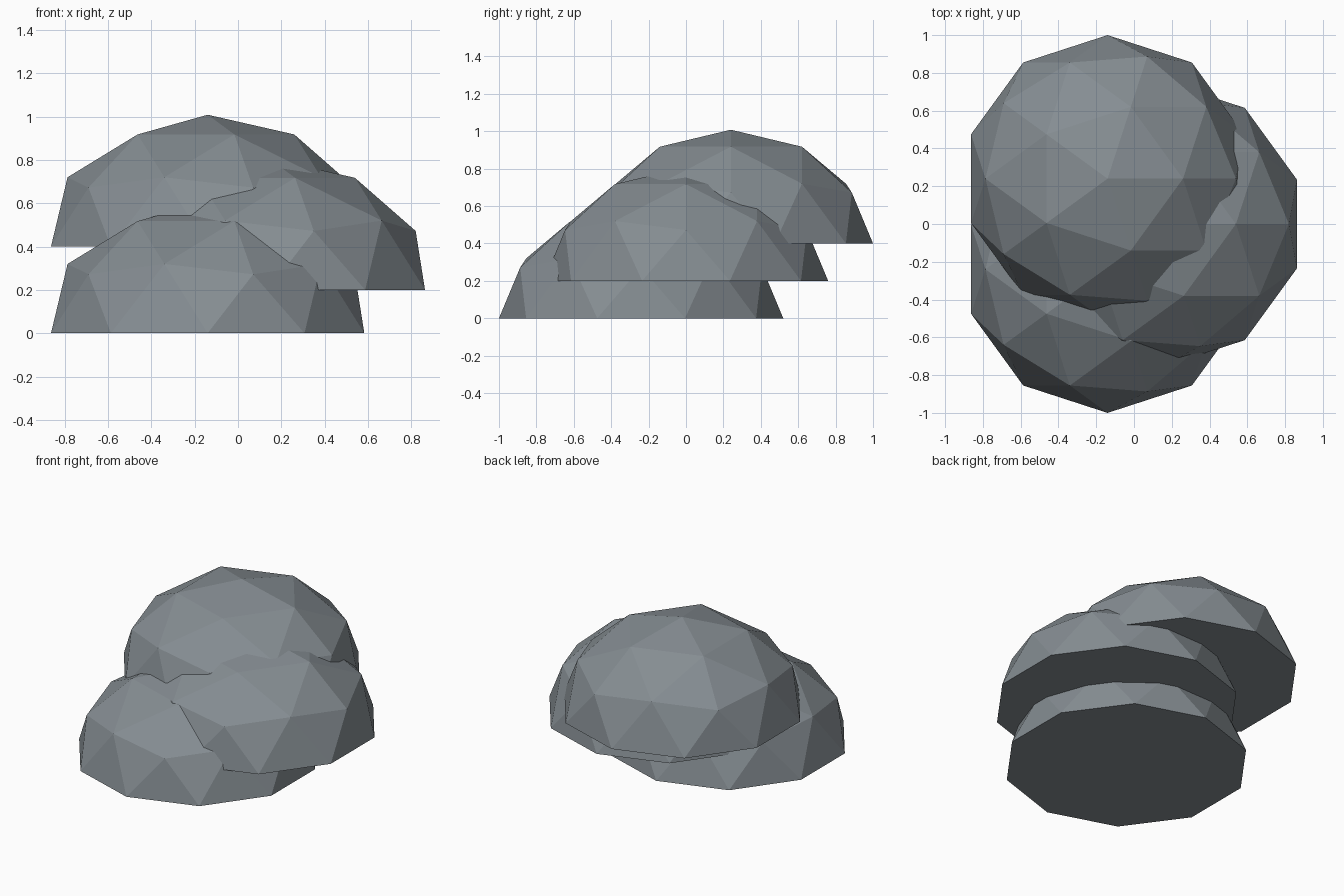
import bpy
import bmesh
from mathutils import Matrix, Vector

RADIUS = 0.76
FLATTEN = 0.8

default_cube = bpy.data.objects.get("Cube")
if default_cube:
    bpy.data.objects.remove(default_cube, do_unlink=True)

# Single stone colour
stone = bpy.data.materials.new("slate_grey")
stone.use_nodes = True
colour = (0.235, 0.266, 0.288, 1)
stone.diffuse_color = colour
shader = next(n for n in stone.node_tree.nodes if n.type == "BSDF_PRINCIPLED")
shader.inputs["Base Color"].default_value = colour
shader.inputs["Roughness"].default_value = 0.9


def add_dome(name, location):
    """Faceted, flattened half sphere with a closed flat underside."""
    bm = bmesh.new()
    bmesh.ops.create_icosphere(bm, subdivisions=2, radius=RADIUS)
    bmesh.ops.bisect_plane(
        bm, geom=bm.verts[:] + bm.edges[:] + bm.faces[:], dist=0.001,
        plane_co=Vector((0, 0, 0)), plane_no=Vector((0, 0, 1)), clear_inner=True)
    rim = [e for e in bm.edges if e.is_boundary]
    bmesh.ops.contextual_create(bm, geom=rim)
    bmesh.ops.transform(bm, matrix=Matrix.Diagonal((1, 1, FLATTEN, 1)), verts=bm.verts)
    bmesh.ops.recalc_face_normals(bm, faces=bm.faces)
    mesh = bpy.data.meshes.new(name)
    bm.to_mesh(mesh)
    bm.free()
    mesh.materials.append(stone)
    dome = bpy.data.objects.new(name, mesh)
    dome.location = location
    bpy.context.collection.objects.link(dome)
    return dome


# Three overlapping stepped domes
add_dome("lower_front_dome", (-0.14, -0.24, 0))
add_dome("middle_side_dome", (0.14, 0, 0.2))
add_dome("upper_back_dome", (-0.14, 0.24, 0.4))
